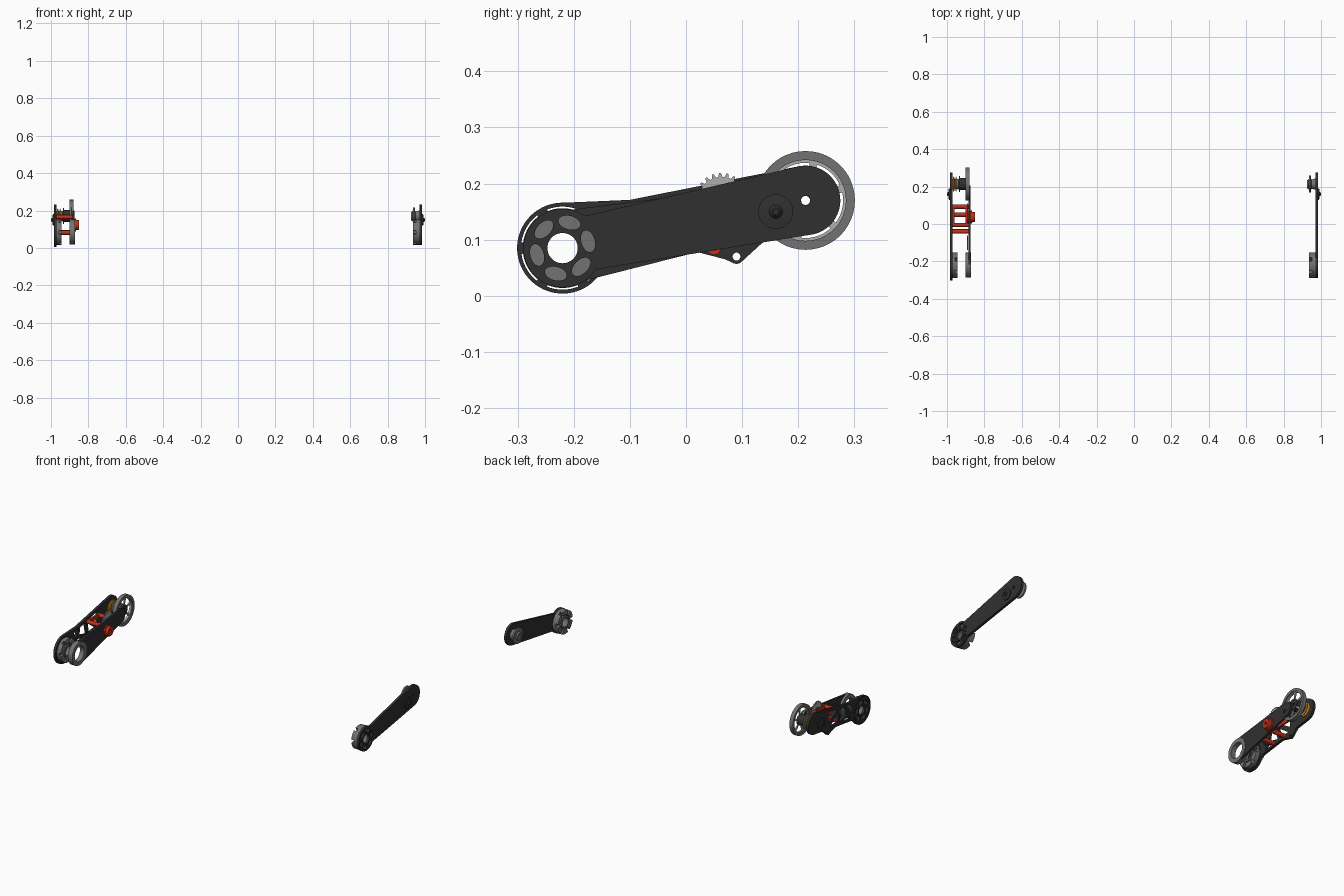
import bpy, bmesh
from math import sin, cos, pi, radians, atan2
from mathutils import Matrix, Vector
from mathutils.geometry import convex_hull_2d

if "Cube" in bpy.data.objects:
    bpy.data.objects.remove(bpy.data.objects["Cube"])


def material(name, r, g, b):
    m = bpy.data.materials.new(name)
    m.diffuse_color = (r, g, b, 1)
    m.use_nodes = True
    m.node_tree.nodes["Principled BSDF"].inputs["Base Color"].default_value = m.diffuse_color
    return m


DARK = material("dark", .03, .03, .03)
GREY = material("mid_grey", .17, .17, .17)
LIGHT = material("light_grey", .42, .42, .42)
RED = material("red", .55, .03, .01)
ORANGE = material("orange", .75, .3, .02)
A = Vector((-.22, .085))     # front hub centre (y, z)
B = Vector((.213, .17))      # rear axle centre
BOSS = (.16, .15)
DIR = (B - A).normalized()
NRM = Vector((-DIR.y, DIR.x))
LEN = (B - A).length


def arc(c, r, a0=0, a1=360, n=48):
    last = n if a1 - a0 == 360 else n - 1
    return [(c[0] + r * cos(radians(a0 + (a1 - a0) * i / last)),
             c[1] + r * sin(radians(a0 + (a1 - a0) * i / last))) for i in range(n)]


def hull(c1, r1, c2, r2):
    pts = arc(c1, r1, n=64) + arc(c2, r2, n=64)
    return [pts[i] for i in convex_hull_2d(pts)]


def along(u, v):
    return tuple(A + DIR * (LEN * u) + NRM * v)


def sector(c, r0, r1, a0, a1):
    return arc(c, r1, a0, a1, 10) + arc(c, r0, a1, a0, 10)


def gear(c, r, teeth, depth):
    return [(c[0] + (r - d) * cos(a), c[1] + (r - d) * sin(a))
            for i in range(teeth) for k, d in ((0, depth), (.35, depth), (.55, 0), (.8, 0))
            for a in [2 * pi * (i + k) / teeth]]


def finish(name, me, mat):
    ob = bpy.data.objects.new(name, me)
    bpy.context.collection.objects.link(ob)
    me.materials.clear()
    me.materials.append(mat)
    bpy.ops.object.select_all(action='DESELECT')
    ob.select_set(True)
    bpy.context.view_layer.objects.active = ob
    bpy.ops.object.shade_smooth_by_angle(angle=radians(30))
    return ob


def plate(name, x0, x1, loops, mat):
    """Extrude side-view loops (outer and holes) from x0 to x1."""
    cu = bpy.data.curves.new(name, 'CURVE')
    cu.dimensions, cu.fill_mode, cu.extrude = '2D', 'BOTH', abs(x1 - x0) / 2
    for loop in loops:
        sp = cu.splines.new('POLY')
        sp.points.add(len(loop) - 1)
        for p, q in zip(sp.points, loop):
            p.co = (q[0], q[1], 0, 1)
        sp.use_cyclic_u = True
    tmp = bpy.data.objects.new(name + "_tmp", cu)
    bpy.context.collection.objects.link(tmp)
    dg = bpy.context.evaluated_depsgraph_get()
    me = bpy.data.meshes.new_from_object(tmp.evaluated_get(dg))
    bpy.data.objects.remove(tmp)
    me.transform(Matrix(((0, 0, 1, (x0 + x1) / 2), (1, 0, 0, 0), (0, 1, 0, 0), (0, 0, 0, 1))))
    bm = bmesh.new()
    bm.from_mesh(me)
    bmesh.ops.remove_doubles(bm, verts=bm.verts, dist=1e-5)
    bmesh.ops.recalc_face_normals(bm, faces=bm.faces)
    bm.to_mesh(me)
    return finish(name, me, mat)


def lathe(name, c, prof, mat, n=48):
    """Spin a closed (x, radius) profile around an x-parallel axis."""
    bm = bmesh.new()
    rings = [[bm.verts.new((x, c[0] + r * cos(2 * pi * i / n), c[1] + r * sin(2 * pi * i / n)))
              for i in range(n)] for x, r in prof]
    for a, b in zip(rings, rings[1:] + rings[:1]):
        for i in range(n):
            j = (i + 1) % n
            bm.faces.new((a[i], a[j], b[j], b[i]))
    bmesh.ops.recalc_face_normals(bm, faces=bm.faces)
    me = bpy.data.meshes.new(name)
    bm.to_mesh(me)
    return finish(name, me, mat)


def spider_holes():
    """Centre bore and six oval windows of the front hub."""
    out = [arc(A, .027)]
    for k in range(6):
        a = radians(15 + 60 * k)
        e, t = Vector((cos(a), sin(a))), Vector((-sin(a), cos(a)))
        out.append([tuple(A + e * (.047 + .012 * cos(s)) + t * (.02 * sin(s)))
                    for s in [2 * pi * i / 24 for i in range(24)]])
    return out


def hub(side, x_plate, x_mid, x_in):
    """Grey castellated drum on the inner face of an outer plate."""
    plate(side + "_hub_drum", x_plate, x_mid, [arc(A, .068), arc(A, .027)], GREY)
    plate(side + "_hub_castle", x_mid, x_in,
          [sector(A, .042, .068, 60 * k + 10, 60 * k + 54) for k in range(6)], GREY)
    plate(side + "_hub_collar", x_mid, x_in, [arc(A, .036), arc(A, .027)], GREY)


def boss(side, x0, s):
    lathe(side + "_boss", BOSS, [(x0, .004), (x0, .031), (x0 + s * .005, .031),
          (x0 + s * .007, .012), (x0 + s * .014, .007), (x0 + s * .014, .004)], DARK)


# Right arm: solid plate with hub disc
t = atan2(DIR.y, DIR.x) * 180 / pi
arm = arc(A, .07, t + 44, t + 316, 60) + arc(B, .062, t - 87, t + 87, 40)
plate("right_arm_plate", .97, .985, [arm, arc(B, .008)] + spider_holes(), DARK)
hub("right", .97, .952, .935)
boss("right", .985, 1)
lathe("right_pulley", B, [(.97, .008), (.97, .03), (.955, .026), (.948, .026), (.945, .045),
      (.936, .045), (.934, .026), (.926, .022), (.926, .008)], GREY)

# Left outer plate: truss with lug and hub disc
outer = (arc(A, .081, 88, 325, 60) + [(-.13, .058), (.02, .078), (.07, .065)]
         + arc((.09, .07), .013, 240, 310, 8) + [(.14, .098)]
         + arc(B, .062, t - 87, t + 90, 40) + [(-.1, .171)])
truss = [[along(.22, .042), along(.31, .048), along(.25, -.01)],
         [along(.24, -.034), along(.28, -.01), along(.42, -.036)],
         [along(.32, .0), along(.36, .044), along(.47, .044), along(.47, -.03)],
         [along(.51, -.036), along(.51, .03), along(.66, -.042)],
         [along(.55, .044), along(.74, .046), along(.7, -.02)],
         arc((.09, .07), .007, n=20), arc(B, .008)]
crescents = [sector(A, .071, .074, 60 * k + 8, 60 * k + 52) for k in range(6)]
plate("left_outer_plate", -.985, -.97, [outer] + truss + spider_holes() + crescents, DARK)
hub("left", -.97, -.957, -.945)
boss("left", -.985, -1)

# Left inner plate: solid arm with open front ring
plate("left_inner_plate", -.886, -.874,
      [hull(A, .066, (.165, .158), .042), arc(A, .046), arc(BOSS, .01)], DARK)
lathe("left_front_ring", A, [(-.9, .044), (-.9, .067), (-.872, .067), (-.872, .044)], GREY)

# Rear wheel ring with light spokes
lathe("left_rear_ring", B, [(-.902, .072), (-.902, .088), (-.88, .088), (-.88, .072)], GREY)
lathe("left_rear_liner", B, [(-.896, .067), (-.896, .073), (-.886, .073), (-.886, .067)], LIGHT)
plate("left_rear_spokes", -.895, -.888, [sector(B, .026, .069, 60 * k + 12, 60 * k + 24)
                                        for k in range(6)], LIGHT)
lathe("left_rear_core", B, [(-.93, .008), (-.93, .032), (-.886, .032), (-.886, .008)], DARK)

# Orange and grey pulley stack on the rear axle
lathe("orange_pulley", B, [(-.97, .008), (-.97, .025), (-.966, .04), (-.962, .04), (-.957, .022),
      (-.952, .04), (-.948, .04), (-.948, .008)], ORANGE)
lathe("rear_pulley", B, [(-.948, .008), (-.948, .03), (-.938, .025), (-.935, .043), (-.93, .043),
      (-.93, .008)], GREY)

# Thin sprockets against the inner plate
for name, c, r, n in (("upper_sprocket", (.063, .172), .047, 22), ("lower_sprocket", (-.1, .086), .038, 18)):
    plate(name, -.894, -.887, [gear(c, r, n, .007), arc(c, .012)], LIGHT)

# Red spacers, bracket and motor cap
for i, (y, z, r) in enumerate(((.093, .168, .012), (-.005, .165, .011), (-.04, .082, .012), (.05, .085, .012))):
    lathe("red_spacer_%d" % i, (y, z), [(-.97, .004), (-.97, r), (-.886, r), (-.886, .004)], RED, 32)
for name, x0, x1 in (("red_bracket_outer", -.97, -.96), ("red_bracket_inner", -.9, -.894)):
    plate(name, x0, x1, [hull((.093, .168), .012, (-.005, .165), .011)], RED)
lathe("red_motor_cap", (.037, .123), [(-.9, .008), (-.9, .034), (-.866, .034), (-.866, .028),
      (-.85, .026), (-.85, .008)], RED, 32)
